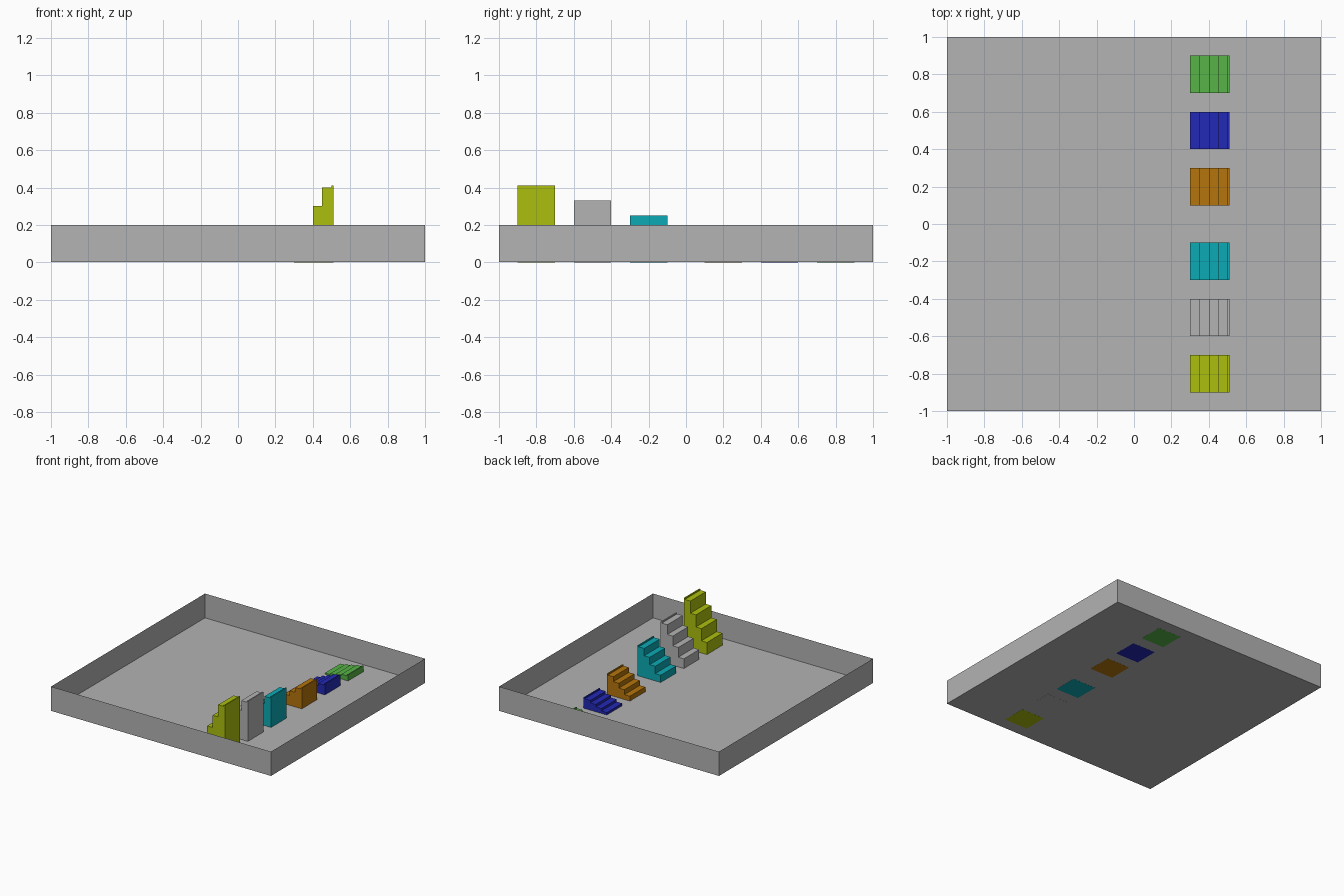
import bpy
import bmesh

cube = bpy.data.objects.get("Cube")
if cube:
    bpy.data.objects.remove(cube, do_unlink=True)


def material(name, rgb):
    """Flat material from 0-255 display colour, stored as linear values."""
    lin = [((c / 255 + 0.055) / 1.055) ** 2.4 if c > 10 else c / 255 / 12.92 for c in rgb]
    mat = bpy.data.materials.new(name)
    mat.use_nodes = True
    mat.diffuse_color = (*lin, 1)
    mat.node_tree.nodes["Principled BSDF"].inputs["Base Color"].default_value = (*lin, 1)
    return mat


def add_object(name, bm, mat):
    mesh = bpy.data.meshes.new(name)
    bm.to_mesh(mesh)
    bm.free()
    mesh.materials.append(mat)
    obj = bpy.data.objects.new(name, mesh)
    bpy.context.collection.objects.link(obj)
    return obj


def tray(name, half, height, floor_z, mat):
    """Open box of single-sheet walls and floor."""
    bm = bmesh.new()
    bmesh.ops.create_cube(bm, size=2)
    for v in bm.verts:
        v.co.x *= half
        v.co.y *= half
        v.co.z = height if v.co.z > 0 else floor_z
    lid = [f for f in bm.faces if f.normal.z > 0.5]
    bmesh.ops.delete(bm, geom=lid, context='FACES_ONLY')
    return add_object(name, bm, mat)


def staircase(name, y, rise, mat):
    """Four treads rising towards +x, then a thin lip at the back."""
    start, tread, lip, width, steps = 0.3, 0.05, 0.01, 0.2, 4
    profile = [(start, 0)]
    for i in range(steps):
        z = rise * (i + 1)
        profile += [(start + tread * i, z), (start + tread * (i + 1), z)]
    end = start + tread * steps
    top = rise * steps + lip
    profile += [(end, top), (end + lip, top), (end + lip, 0)]

    bm = bmesh.new()
    side = bm.faces.new([bm.verts.new((x, y - width / 2, z)) for x, z in profile])
    grown = bmesh.ops.extrude_face_region(bm, geom=[side])["geom"]
    new_verts = [g for g in grown if isinstance(g, bmesh.types.BMVert)]
    bmesh.ops.translate(bm, verts=new_verts, vec=(0, width, 0))
    bmesh.ops.recalc_face_normals(bm, faces=bm.faces)
    return add_object(name, bm, mat)


grey = material("grey", (179, 179, 179))

# Tray; its floor sits a hair above the staircase undersides
tray("tray", 1, 0.2, 0.0005, grey)

# Row of staircases, steepest at the front
staircase("yellow_stairs", -0.8, 0.1, material("yellow", (171, 191, 13)))
staircase("grey_stairs", -0.5, 0.08, grey)
staircase("cyan_stairs", -0.2, 0.06, material("cyan", (12, 170, 181)))
staircase("orange_stairs", 0.2, 0.04, material("orange", (181, 117, 12)))
staircase("blue_stairs", 0.5, 0.02, material("blue", (34, 41, 181)))
staircase("green_stairs", 0.8, 0.01, material("green", (87, 179, 71)))
